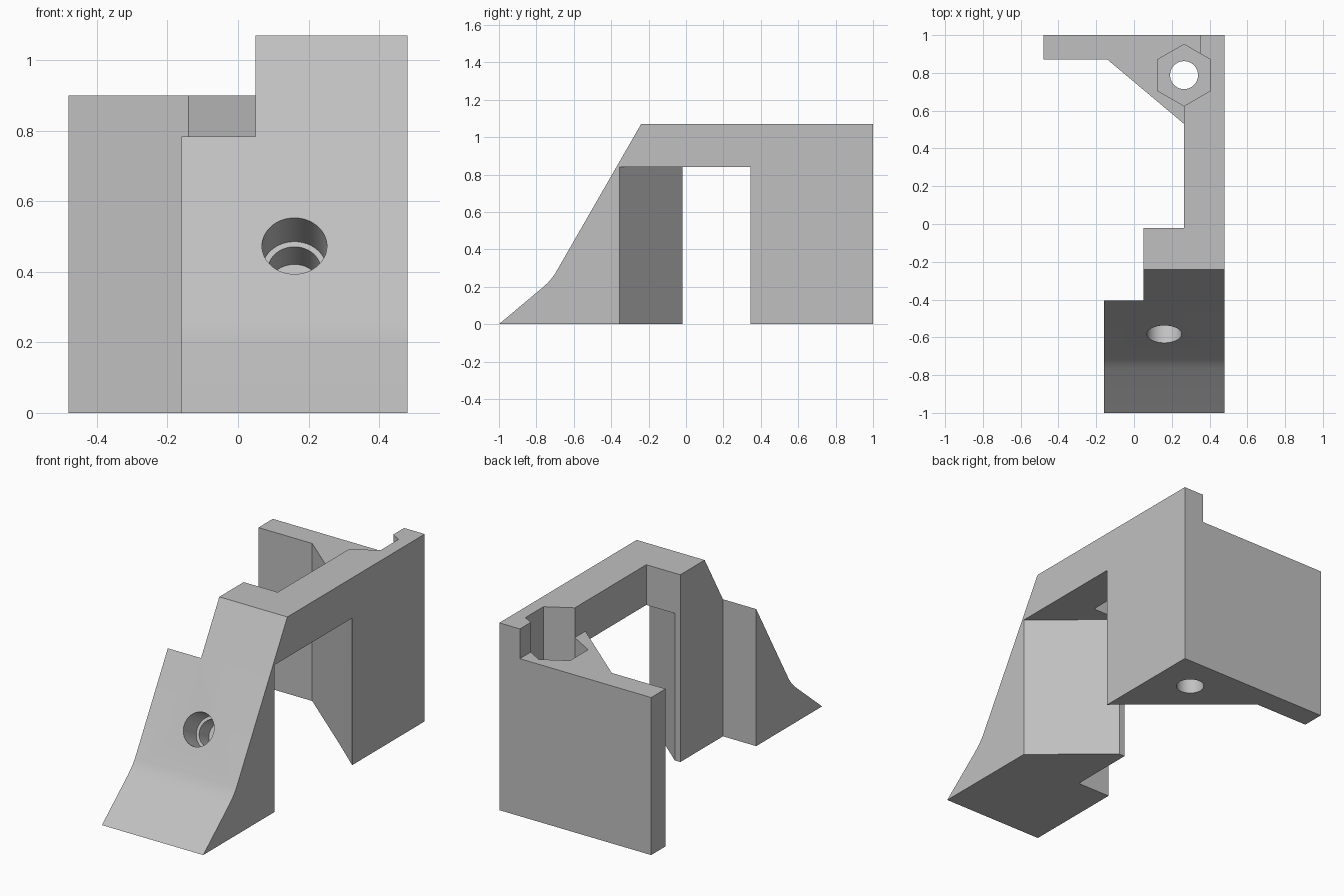
import bpy, bmesh
from mathutils import Vector, Matrix

cube = bpy.data.objects.get("Cube")
if cube:
    bpy.data.objects.remove(cube, do_unlink=True)

grey = bpy.data.materials.new("plain_grey")
grey.use_nodes = True
colour = (0.53, 0.53, 0.53, 1)
grey.diffuse_color = colour
grey.node_tree.nodes["Principled BSDF"].inputs["Base Color"].default_value = colour


def add_object(name, bm):
    bmesh.ops.recalc_face_normals(bm, faces=bm.faces)
    mesh = bpy.data.meshes.new(name)
    bm.to_mesh(mesh)
    bm.free()
    mesh.materials.append(grey)
    obj = bpy.data.objects.new(name, mesh)
    bpy.context.collection.objects.link(obj)
    return obj


def prism(name, outline, low, high, along="z"):
    """Extrude an xy outline along z, or a yz outline along x."""
    bm = bmesh.new()
    place = (lambda a, b: (a, b, low)) if along == "z" else (lambda a, b: (low, a, b))
    face = bm.faces.new([bm.verts.new(place(a, b)) for a, b in outline])
    step = Vector((0, 0, high - low)) if along == "z" else Vector((high - low, 0, 0))
    moved = bmesh.ops.extrude_face_region(bm, geom=[face])["geom"]
    bmesh.ops.translate(bm, vec=step, verts=[v for v in moved if isinstance(v, bmesh.types.BMVert)])
    return add_object(name, bm)


def drill(name, mouth, direction, depth, radius, sides=64, above=0.15, spin=0.0):
    """Cylinder sunk into a surface; direction points out of the mouth."""
    out = Vector(direction).normalized()
    centre = Vector(mouth) + out * (above - depth) / 2
    turn = out.to_track_quat("Z", "Y").to_matrix().to_4x4()
    bm = bmesh.new()
    bmesh.ops.create_cone(bm, cap_ends=True, segments=sides, radius1=radius, radius2=radius,
                          depth=depth + above,
                          matrix=Matrix.Translation(centre) @ turn @ Matrix.Rotation(spin, 4, "Z"))
    return add_object(name, bm)


def cut(body, cutter):
    cutter.hide_render = True
    mod = body.modifiers.new(cutter.name, "BOOLEAN")
    mod.operation, mod.solver, mod.object = "DIFFERENCE", "EXACT", cutter
    bpy.context.view_layer.objects.active = body
    bpy.ops.object.modifier_apply(modifier=mod.name)
    bpy.data.objects.remove(cutter, do_unlink=True)


# Whole bracket as one plan outline
bracket = prism("bracket", [
    (-0.16, -1), (0.48, -1), (0.48, 1), (-0.48, 1), (-0.48, 0.87), (-0.14, 0.87),
    (0.265, 0.53), (0.265, -0.02), (0.05, -0.02), (0.05, -0.405), (-0.16, -0.405)], 0, 1.07)

# Sloping front with a soft bend near the foot
cut(bracket, prism("front_slope", [
    (-1.1, -0.084), (-1, 0), (-0.765, 0.197), (-0.74, 0.22), (-0.72, 0.243), (-0.7, 0.27),
    (-0.24, 1.07), (-0.1825, 1.17), (-1.2, 1.17), (-1.2, -0.084)], -0.7, 0.7, "x"))

# Diagonal passage between the two legs
cut(bracket, prism("passage", [
    (0.6, -0.457), (0, 0.052), (0, 0.3), (0.265, 0.53), (0.6, 0.242)], -0.1, 0.84))

# Lowered shelf over the rear wall and brace
cut(bracket, prism("shelf", [
    (-0.6, 1.1), (0.35, 1.1), (0.35, 0.88), (0.265, 0.8), (0.265, 0.53),
    (0.2, 0.4), (-0.6, 0.4)], 0.9, 1.2))

# Nut pocket and its through hole
up, nut = (0, 0, 1), (0.265, 0.788, 1.07)
cut(bracket, drill("nut_pocket", nut, up, 0.45, 0.163, sides=6, spin=0.0
                   if abs((Vector(up).to_track_quat("Z", "Y") @ Vector((0, 1, 0))).y) > 0.5 else 1.5708))
cut(bracket, drill("bolt_hole", nut, up, 1.3, 0.074))

# Stepped blind hole square to the slope
slope_out, mouth = (0, -0.867, 0.498), (0.16, -0.583, 0.473)
cut(bracket, drill("screw_counterbore", mouth, slope_out, 0.135, 0.092))
cut(bracket, drill("screw_hole", mouth, slope_out, 0.235, 0.075))

# Smooth the holes and bend, keep the corners sharp
bpy.ops.object.select_all(action="DESELECT")
bracket.select_set(True)
bpy.context.view_layer.objects.active = bracket
bpy.ops.object.shade_smooth_by_angle(angle=0.3)
